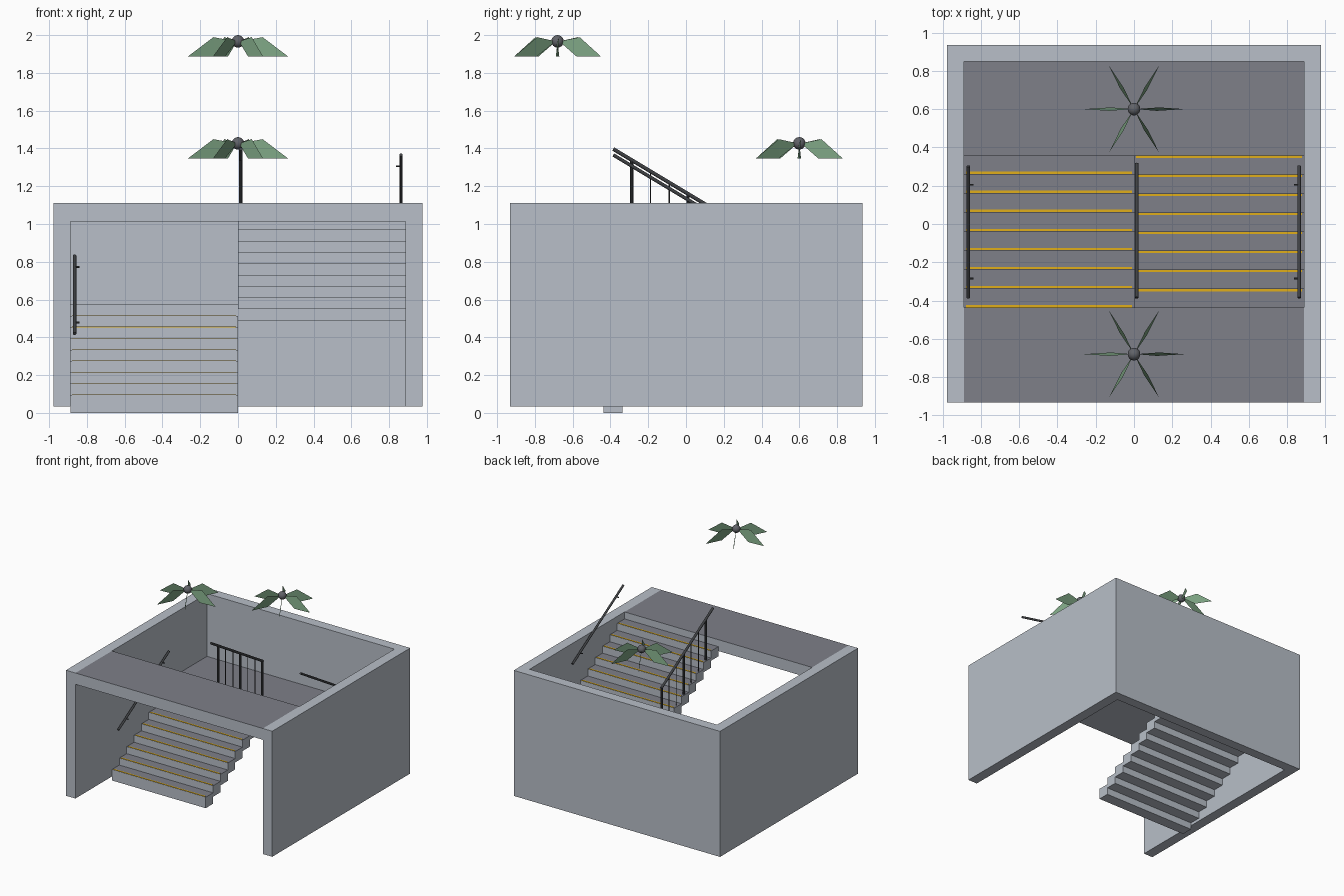
import bpy, bmesh, math
from mathutils import Vector

if "Cube" in bpy.data.objects:
    bpy.data.objects.remove(bpy.data.objects["Cube"])


def material(name, rgb):
    m = bpy.data.materials.new(name)
    m.diffuse_color = (*rgb, 1)
    m.use_nodes = True
    m.node_tree.nodes["Principled BSDF"].inputs["Base Color"].default_value = m.diffuse_color
    return m


CONCRETE = material("pale_concrete", (0.48, 0.52, 0.58))
FLOOR = material("dark_floor", (0.21, 0.215, 0.25))
YELLOW = material("yellow_nosing", (0.75, 0.43, 0.01))
METAL = material("dark_metal", (0.05, 0.053, 0.058))
BULB = material("grey_bulb", (0.12, 0.125, 0.14))
LEAF = material("leaf_green", (0.2, 0.36, 0.22))

# Main dimensions
OUT_X, IN_X = 0.977, 0.888
FRONT, BACK, BACK_IN = -0.932, 0.935, 0.848
BASE, TOP = 0.035, 1.11
STAIR_F, STAIR_B, STEPS = -0.437, 0.359, 8
GO = (STAIR_B - STAIR_F) / STEPS
RISE = (TOP - BASE) / 18
MID = BASE + 9 * RISE


def finish(name, bm, mats, smooth=False):
    me = bpy.data.meshes.new(name)
    bm.to_mesh(me)
    bm.free()
    for m in mats:
        me.materials.append(m)
    if smooth:
        me.shade_smooth()
    ob = bpy.data.objects.new(name, me)
    bpy.context.collection.objects.link(ob)
    return ob


def add_box(bm, lo, hi):
    vs = bmesh.ops.create_cube(bm, size=1)["verts"]
    for v in vs:
        v.co = Vector([lo[k] if v.co[k] < 0 else hi[k] for k in range(3)])


def add_rod(bm, a, b, r, sides=12):
    a, b = Vector(a), Vector(b)
    d = b - a
    vs = bmesh.ops.create_cone(bm, cap_ends=True, segments=sides, radius1=r,
                               radius2=r, depth=d.length)["verts"]
    rot = Vector((0, 0, 1)).rotation_difference(d)
    for v in vs:
        v.co = rot @ v.co + (a + b) / 2


def slabs(name, boxes):
    """Concrete boxes whose upward faces carry the dark floor finish."""
    bm = bmesh.new()
    for lo, hi in boxes:
        add_box(bm, lo, hi)
    bm.normal_update()
    for f in bm.faces:
        f.material_index = 1 if f.normal.z > 0.9 else 0
    return finish(name, bm, [CONCRETE, FLOOR])


# U-shaped enclosure wall, open at the front
bm = bmesh.new()
plan = [(-OUT_X, FRONT), (-IN_X, FRONT), (-IN_X, BACK_IN), (IN_X, BACK_IN),
        (IN_X, FRONT), (OUT_X, FRONT), (OUT_X, BACK), (-OUT_X, BACK)]
face = bm.faces.new([bm.verts.new((x, y, BASE)) for x, y in plan])
ext = bmesh.ops.extrude_face_region(bm, geom=[face])
for v in ext["geom"]:
    if isinstance(v, bmesh.types.BMVert):
        v.co.z = TOP
bmesh.ops.recalc_face_normals(bm, faces=bm.faces)
finish("enclosure_wall", bm, [CONCRETE])

# Upper and middle landings
slabs("upper_landing", [((-IN_X, FRONT, 1.013), (IN_X, STAIR_F, TOP))])
slabs("middle_landing", [((-IN_X, STAIR_B, 0.488), (IN_X, BACK_IN, MID))])


# Two flights: the left climbs to the back, the right climbs to the front
def flight(name, x0, x1, direction, z0, thick):
    boxes, strips = [], bmesh.new()
    for i in range(STEPS):
        y = STAIR_F + i * GO if direction > 0 else STAIR_B - i * GO
        top = z0 + (i + 1) * RISE
        y2 = y + direction * GO
        boxes.append(((x0, min(y, y2), top - thick), (x1, max(y, y2), top)))
        n1, n2 = y + direction * 0.002, y + direction * 0.014
        add_box(strips, (x0 + 0.01, min(n1, n2), top - 0.001),
                (x1 - 0.01, max(n1, n2), top + 0.003))
    slabs(name, boxes)
    finish(name + "_nosing", strips, [YELLOW])


flight("lower_flight", -IN_X, 0, 1, BASE, 0.094)
flight("upper_flight", 0, IN_X, -1, MID, 0.083)

SLOPE = RISE / GO


# Wall handrails with short brackets
def wall_rail(name, x, direction, z_mid):
    bm = bmesh.new()
    z = lambda y: z_mid + direction * SLOPE * (y + 0.042)
    add_rod(bm, (x, -0.385, z(-0.385)), (x, 0.302, z(0.302)), 0.009)
    inward = -math.copysign(0.026, x)
    for y in (-0.285, 0.205):
        add_rod(bm, (x, y, z(y)), (x + inward, y, z(y)), 0.005, 8)
    finish(name, bm, [METAL])


wall_rail("left_handrail", -0.865, 1, 0.625)
wall_rail("right_handrail", 0.863, -1, 1.16)

# Central balustrade: sloped rail, three posts and thin balusters
bm = bmesh.new()
rail_z = lambda y: 1.397 - SLOPE * (y + 0.385)
RX = 0.014
add_rod(bm, (RX, -0.385, rail_z(-0.385)), (RX, 0.315, rail_z(0.315)), 0.01)
for i in range(7):
    y = STAIR_B - (i + 0.5) * GO
    add_rod(bm, (RX, y, MID + (i + 1) * RISE), (RX, y, rail_z(y)),
            0.009 if i % 3 == 0 else 0.003, 10)
finish("central_balustrade", bm, [METAL])


# Plants: a round bulb with six drooping, slightly twisted leaves
def plant(name, y, z):
    bm = bmesh.new()
    bmesh.ops.create_uvsphere(bm, u_segments=20, v_segments=12, radius=0.033)
    finish(name + "_bulb", bm, [BULB], True).location = (0, y, z)
    bm = bmesh.new()
    outline = [(0.01, 0, 0), (0.13, 0.009, 0.022),
               (0.264, 0, -0.079), (0.12, -0.009, -0.079)]
    for k in range(6):
        a = k * math.pi / 3
        c, s = math.cos(a), math.sin(a)
        v = [bm.verts.new((r * c - t * s, r * s + t * c, h))
             for r, t, h in outline]
        bm.faces.new((v[0], v[1], v[3]))
        bm.faces.new((v[1], v[2], v[3]))
    finish(name + "_leaves", bm, [LEAF]).location = (0, y, z)


plant("front_plant", -0.68, 1.967)
plant("back_plant", 0.6, 1.427)
